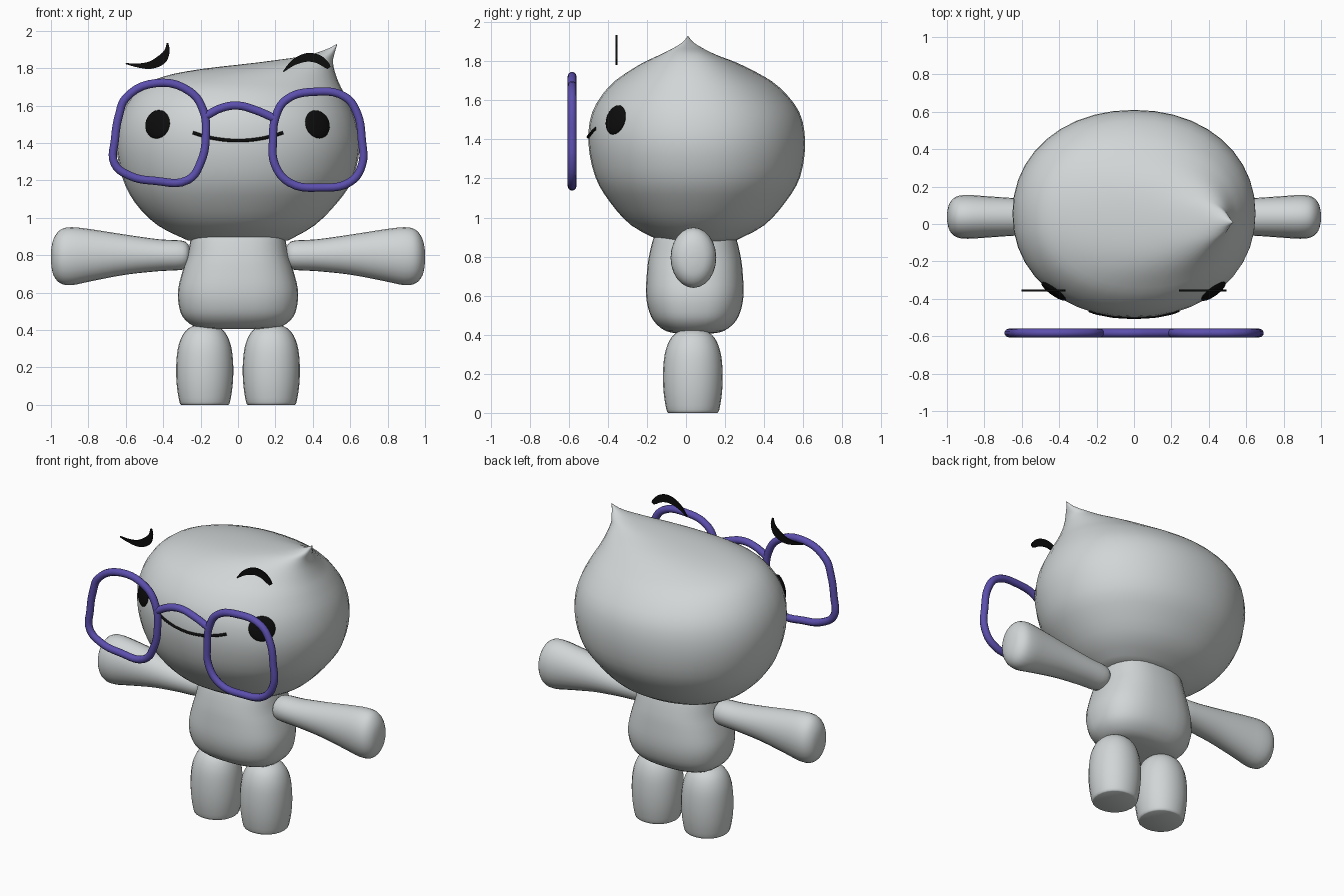
import bpy, bmesh, math
from mathutils import Vector
from mathutils.bvhtree import BVHTree

if "Cube" in bpy.data.objects:
    bpy.data.objects.remove(bpy.data.objects["Cube"], do_unlink=True)


def material(name, rgb):
    mat = bpy.data.materials.new(name)
    mat.use_nodes = True
    mat.diffuse_color = (*rgb, 1)
    mat.node_tree.nodes["Principled BSDF"].inputs["Base Color"].default_value = (*rgb, 1)
    return mat


GREY = material("pale_grey", (0.64, 0.67, 0.67))
BLACK = material("black", (0.004, 0.004, 0.004))
PURPLE = material("purple", (0.105, 0.078, 0.42))


def finish(obj, mat, angle=50):
    obj.data.materials.append(mat)
    bpy.ops.object.select_all(action="DESELECT")
    obj.select_set(True)
    bpy.context.view_layer.objects.active = obj
    bpy.ops.object.shade_smooth_by_angle(angle=math.radians(angle))
    return obj


def from_bmesh(name, bm, mat, angle=50):
    bmesh.ops.recalc_face_normals(bm, faces=bm.faces)
    mesh = bpy.data.meshes.new(name)
    bm.to_mesh(mesh)
    bm.free()
    obj = bpy.data.objects.new(name, mesh)
    bpy.context.collection.objects.link(obj)
    return finish(obj, mat, angle)


def smooth(keys, steps):
    """Catmull-Rom interpolation between key tuples."""
    out = []
    for i in range(len(keys) - 1):
        quad = [keys[min(max(j, 0), len(keys) - 1)] for j in range(i - 1, i + 3)]
        for s in range(steps):
            t = s / steps
            out.append(tuple(
                b + t * (c - a) / 2 + t * t * (2 * a - 5 * b + 4 * c - d) / 2
                + t ** 3 * (3 * b - a - 3 * c + d) / 2
                for a, b, c, d in zip(*quad)))
    return out + [keys[-1]]


def loft(name, keys, frame, power=2.0, steps=3, sides=32):
    """Skin rounded rings; frame(key) gives centre and two half axes."""
    def bend(v):
        return math.copysign(abs(v) ** (2 / power), v)

    bm = bmesh.new()
    rings = []
    for key in smooth(keys, steps):
        centre, u, v = frame(key)
        angles = [math.tau * i / sides for i in range(sides)]
        rings.append([bm.verts.new(centre + u * bend(math.cos(a)) + v * bend(math.sin(a)))
                      for a in angles])
    for lower, upper in zip(rings, rings[1:]):
        for i in range(sides):
            j = (i + 1) % sides
            bm.faces.new((lower[i], lower[j], upper[j], upper[i]))
    bm.faces.new(rings[0])
    bm.faces.new(rings[-1])
    return from_bmesh(name, bm, GREY)


# Head: rings given by left edge, right edge, centre y and half depth
def head_frame(k):
    a, b = Vector((k[0], k[4], k[1])), Vector((k[2], k[4], k[3]))
    return (a + b) / 2, (b - a) / 2, Vector((0, k[5], 0))


head = loft("head", [
    (-.27, .88, .27, .88, .06, .19),
    (-.43, .96, .41, .96, .06, .34),
    (-.55, 1.08, .53, 1.08, .06, .45),
    (-.62, 1.22, .61, 1.2, .06, .525),
    (-.65, 1.4, .65, 1.37, .055, .555),
    (-.62, 1.56, .63, 1.52, .05, .53),
    (-.53, 1.69, .58, 1.64, .04, .44),
    (-.4, 1.755, .54, 1.72, .03, .34),
    (-.2, 1.795, .515, 1.79, .02, .24),
    (.1, 1.83, .508, 1.84, .01, .14),
    (.35, 1.865, .515, 1.875, .01, .07),
    (.47, 1.9, .522, 1.9, .01, .025),
    (.529, 1.93, .531, 1.93, .01, .001)], head_frame, power=2.1, sides=40)

# Body: height, half width, half depth
loft("body", [
    (.405, .15, .08), (.42, .235, .15), (.47, .295, .21), (.54, .318, .24),
    (.62, .32, .25), (.72, .295, .245), (.8, .27, .235), (.9, .25, .21), (.95, .23, .18)],
    lambda k: (Vector((0, .045, k[0])), Vector((k[1], 0, 0)), Vector((0, k[2], 0))),
    power=2.5)

for side, label in ((1, "left"), (-1, "right")):
    # Legs: height, radius
    loft(label + "_leg", [
        (0, .125), (.015, .135), (.1, .149), (.2, .153), (.3, .144),
        (.37, .12), (.41, .085), (.428, .04), (.432, .002)],
        lambda k: (Vector((side * .178, .035, k[0])), Vector((k[1], 0, 0)),
                   Vector((0, k[1], 0))), power=2.1, sides=24)
    # Arms: distance out, height, half depth, half height
    loft(label + "_arm", [
        (.25, .8, .02, .02), (.265, .8, .06, .055), (.3, .8, .083, .078),
        (.42, .8, .09, .085), (.6, .803, .098, .107), (.78, .8, .11, .138),
        (.89, .795, .117, .155), (.95, .793, .108, .143), (.985, .79, .075, .1),
        (.998, .79, .03, .045), (1, .79, .002, .002)],
        lambda k: (Vector((side * k[0], .038, k[1])), Vector((0, k[2], 0)),
                   Vector((0, 0, k[3]))), sides=24)

# Face details are projected onto the front of the head
surface = BVHTree.FromPolygons([v.co for v in head.data.vertices],
                               [p.vertices for p in head.data.polygons])


def on_head(x, z):
    point, normal, _, _ = surface.ray_cast(Vector((x, -2, z)), Vector((0, 1, 0)))
    return point, normal


for x, label in ((.425, "left"), (-.43, "right")):
    point, normal = on_head(x, 1.5)
    bm = bmesh.new()
    bmesh.ops.create_uvsphere(bm, u_segments=24, v_segments=12, radius=1)
    bmesh.ops.scale(bm, vec=(.08, .077, .018), verts=bm.verts)
    eye = from_bmesh(label + "_eye", bm, BLACK)
    eye.location = point
    eye.rotation_euler = normal.to_track_quat("Z", "Y").to_euler()


def tube(name, points, radius, mat, closed=False):
    curve = bpy.data.curves.new(name, "CURVE")
    curve.dimensions = "3D"
    curve.bevel_depth = radius
    curve.bevel_resolution = 3
    curve.resolution_u = 5
    curve.use_fill_caps = True
    spline = curve.splines.new("BEZIER")
    spline.bezier_points.add(len(points) - 1)
    for bp, co in zip(spline.bezier_points, points):
        bp.co = co
        bp.handle_left_type = bp.handle_right_type = "AUTO"
    spline.use_cyclic_u = closed
    obj = bpy.data.objects.new(name, curve)
    bpy.context.collection.objects.link(obj)
    bpy.ops.object.select_all(action="DESELECT")
    obj.select_set(True)
    bpy.context.view_layer.objects.active = obj
    bpy.ops.object.convert(target="MESH")
    return finish(bpy.context.object, mat)


# Smiling mouth line
mouth = []
for i in range(-6, 7):
    t = i / 6
    mouth.append(on_head(.24 * t, 1.413 + .042 * t * t)[0])
tube("mouth", mouth, .009, BLACK)


# Floating eyebrows: flat crescents with x, z and half width along a spine
def eyebrow(name, keys):
    bm = bmesh.new()
    pts = smooth(keys, 4)
    edges = ([], [])
    for i, (x, z, w) in enumerate(pts):
        a, b = pts[max(i - 1, 0)], pts[min(i + 1, len(pts) - 1)]
        across = Vector((a[1] - b[1], 0, b[0] - a[0])).normalized() * w
        for rim, sign in zip(edges, (1, -1)):
            rim.append(bm.verts.new(Vector((x, -.36, z)) + across * sign))
    top, low = edges
    for i in range(len(pts) - 1):
        bm.faces.new((top[i], top[i + 1], low[i + 1], low[i]))
    ext = bmesh.ops.extrude_face_region(bm, geom=bm.faces[:])
    moved = [e for e in ext["geom"] if isinstance(e, bmesh.types.BMVert)]
    bmesh.ops.translate(bm, vec=(0, .009, 0), verts=moved)
    from_bmesh(name, bm, BLACK, 30)


eyebrow("right_eyebrow", [(-.6, 1.825, .003), (-.54, 1.815, .01), (-.47, 1.816, .02),
                          (-.41, 1.845, .026), (-.38, 1.89, .015), (-.377, 1.935, .004)])
eyebrow("left_eyebrow", [(.243, 1.782, .003), (.3, 1.832, .016), (.37, 1.858, .023),
                         (.43, 1.848, .023), (.47, 1.82, .018), (.487, 1.802, .01)])

# Glasses: two wobbly rims and a curved bridge
frames = {
    "right_rim": [(-.6, 1.64), (-.44, 1.72), (-.257, 1.675), (-.187, 1.577), (-.172, 1.44),
                  (-.198, 1.3), (-.267, 1.203), (-.444, 1.198), (-.578, 1.225),
                  (-.66, 1.29), (-.658, 1.417), (-.636, 1.55)],
    "left_rim": [(.257, 1.631), (.412, 1.674), (.572, 1.647), (.636, 1.561), (.662, 1.417),
                 (.663, 1.283), (.6, 1.192), (.44, 1.162), (.278, 1.187),
                 (.198, 1.283), (.187, 1.417), (.203, 1.545)],
    "bridge": [(-.172, 1.545), (-.086, 1.588), (0, 1.6), (.09, 1.577), (.2, 1.53)],
}
for label, outline in frames.items():
    tube("glasses_" + label, [(x, -.583, z) for x, z in outline], .023, PURPLE,
         closed=label != "bridge")
